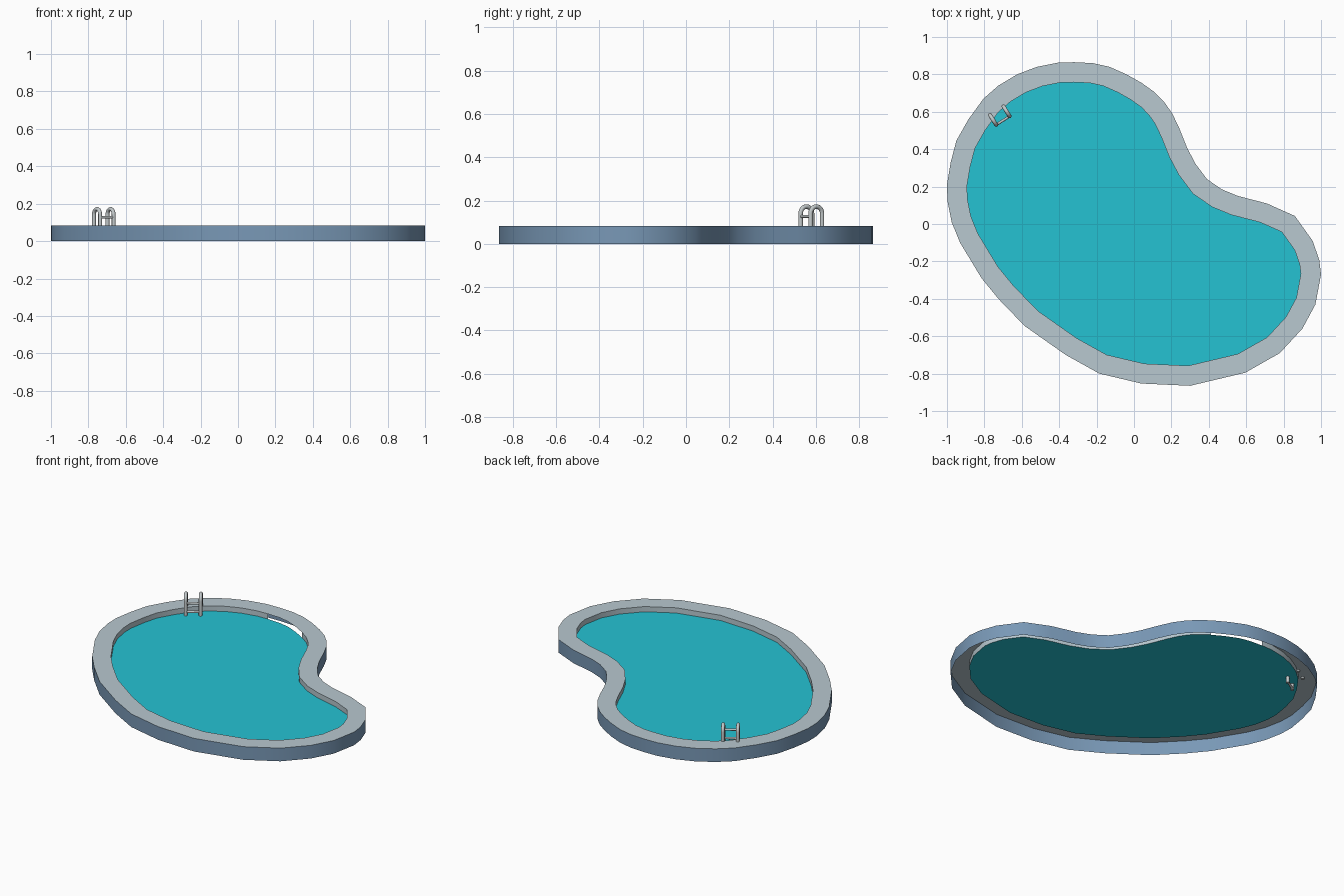
import bpy, bmesh, math
from mathutils import Vector

if "Cube" in bpy.data.objects:
    bpy.data.objects.remove(bpy.data.objects["Cube"])

TOP, WATER, RIM = 0.083, 0.05, 0.107

# clockwise outline of the kidney-shaped pool
OUTLINE = [Vector(p) for p in [
    (-.32, .865), (-.22, .86), (-.13, .84), (-.04, .80), (.04, .755), (.11, .705),
    (.163, .65), (.205, .59), (.243, .51), (.285, .405), (.33, .32), (.39, .24),
    (.47, .185), (.555, .15), (.71, .11), (.86, .043), (.955, -.09), (.99, -.19),
    (1.0, -.27), (.97, -.43), (.90, -.56), (.78, -.69), (.595, -.795), (.30, -.865),
    (.04, -.853), (-.185, -.80), (-.365, -.70), (-.585, -.545), (-.725, -.40),
    (-.815, -.29), (-.93, -.10), (-.975, .01), (-.997, .12), (-1.0, .21),
    (-.98, .33), (-.95, .445), (-.885, .56), (-.805, .67), (-.725, .74),
    (-.625, .80), (-.52, .84), (-.405, .863)]]
N = len(OUTLINE)


def material(name, color):
    m = bpy.data.materials.new(name)
    m.diffuse_color = (*color, 1)
    m.use_nodes = True
    m.node_tree.nodes["Principled BSDF"].inputs["Base Color"].default_value = m.diffuse_color
    return m


stone = material("pale stone", (.48, .58, .63))
blue = material("slate blue", (.19, .315, .468))
aqua = material("aqua water", (.018, .54, .65))
steel = material("steel", (.54, .58, .59))


def make_object(name, verts, faces, mat):
    me = bpy.data.meshes.new(name)
    me.from_pydata(verts, [], faces)
    me.materials.append(mat)
    me.shade_smooth()
    me.set_sharp_from_angle(angle=math.radians(40))
    ob = bpy.data.objects.new(name, me)
    bpy.context.collection.objects.link(ob)
    return ob


def inset(points, d):
    """Offset the outline inward with mitred corners."""
    out = []
    for i, p in enumerate(points):
        a = (p - points[i - 1]).normalized()
        b = (points[(i + 1) % N] - p).normalized()
        n1, n2 = Vector((a.y, -a.x)), Vector((b.y, -b.x))
        m = (n1 + n2).normalized()
        out.append(p + m * d / m.dot(n1))
    return out


def ring(points, z):
    return [(p.x, p.y, z) for p in points]


def strip(a, b, skip=()):
    """Quads joining ring a to ring b (ring indices)."""
    return [(a * N + i, b * N + i, b * N + (i + 1) % N, a * N + (i + 1) % N)
            for i in range(N) if i not in skip]


inner = inset(OUTLINE, RIM)

# outer skirt wall
make_object("outer_wall", ring(OUTLINE, 0) + ring(OUTLINE, TOP), strip(0, 1), blue)

# flat coping with the inner lip; a short stretch of lip is open at the back
make_object("coping", ring(OUTLINE, TOP) + ring(inner, TOP) + ring(inner, WATER),
            strip(0, 1) + strip(1, 2, skip=range(4)), stone)

# water sheet
make_object("water", ring(inner, WATER), [tuple(reversed(range(N)))], aqua)


def tube(name, path, radius, sides=10):
    """Capped round tube along a path of points."""
    cu = bpy.data.curves.new(name, 'CURVE')
    cu.dimensions = '3D'
    cu.bevel_depth = radius
    cu.bevel_resolution = (sides - 4) // 2
    cu.use_fill_caps = True
    sp = cu.splines.new('POLY')
    sp.points.add(len(path) - 1)
    for pt, co in zip(sp.points, path):
        pt.co = (*co, 1)
    cu.materials.append(steel)
    ob = bpy.data.objects.new(name, cu)
    bpy.context.collection.objects.link(ob)


# ladder: two hooped rails joined by rungs on the water side
left = (Vector((-.770, .583, 0)), Vector((-.737, .530, 0)))
right = (Vector((-.698, .629, 0)), Vector((-.665, .576, 0)))
for name, (deck, pool) in (("left_rail", left), ("right_rail", right)):
    mid, half = (deck + pool) / 2, (pool - deck) / 2
    r = half.length
    arch = [mid - half * math.cos(math.pi * k / 12)
            + Vector((0, 0, .172 - r + r * math.sin(math.pi * k / 12))) for k in range(13)]
    tube(name, [deck + Vector((0, 0, .073))] + arch + [pool + Vector((0, 0, .012))], .0105)
for k, z in enumerate((.127, .073, .022)):
    up = Vector((0, 0, z))
    tube(f"rung_{k + 1}", [left[1] + up, right[1] + up], .007)
